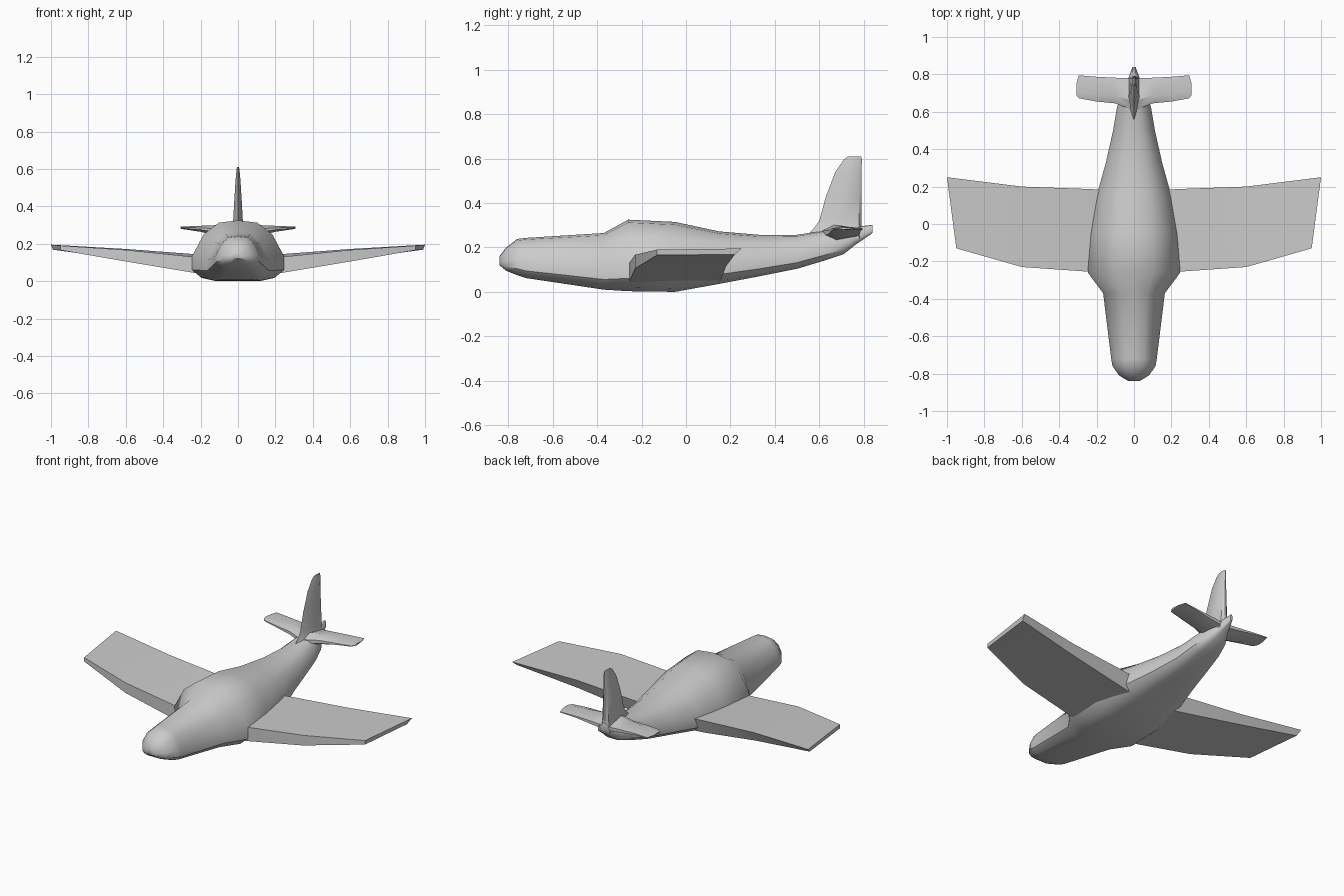
import bpy, bmesh
from math import radians

if "Cube" in bpy.data.objects:
    bpy.data.objects.remove(bpy.data.objects["Cube"])


def loft(name, rings, mirror=False, angle=35):
    """Skin a list of equal-length closed rings and cap both ends."""
    bm = bmesh.new()
    loops = [[bm.verts.new(p) for p in ring] for ring in rings]
    n = len(loops[0])
    for a, b in zip(loops, loops[1:]):
        for i in range(n):
            j = (i + 1) % n
            bm.faces.new((a[i], a[j], b[j], b[i]))
    bm.faces.new(loops[0])
    bm.faces.new(loops[-1])
    bmesh.ops.recalc_face_normals(bm, faces=bm.faces)
    mesh = bpy.data.meshes.new(name)
    bm.to_mesh(mesh)
    bm.free()
    obj = bpy.data.objects.new(name, mesh)
    bpy.context.collection.objects.link(obj)
    if mirror:
        obj.modifiers.new("Mirror", "MIRROR").use_axis[0] = True
    bpy.ops.object.select_all(action='DESELECT')
    obj.select_set(True)
    bpy.context.view_layer.objects.active = obj
    bpy.ops.object.shade_smooth_by_angle(angle=radians(angle))
    return obj


# Fuselage: half profile as fractions of half width and height
half = [(0, 0), (.5, 0), (.8, .05), (1, .18), (1, .40), (.74, .77), (.42, .96), (0, 1)]
profile = half + [(-u, v) for u, v in half[-2:0:-1]]
# y, half width, bottom z, top z
stations = [
    (-.84, .03, .120, .160),
    (-.81, .08, .095, .200),
    (-.76, .115, .075, .238),
    (-.72, .122, .062, .243),
    (-.37, .165, .010, .265),
    (-.26, .247, .003, .325),
    (-.05, .235, .000, .315),
    (.15, .200, .036, .272),
    (.33, .150, .070, .257),
    (.50, .112, .104, .257),
    (.62, .092, .140, .275),
    (.71, .065, .170, .290),
    (.76, .038, .210, .292),
    (.84, .008, .265, .302),
]
loft("fuselage", [[(w * u, y, b + (t - b) * v) for u, v in profile]
                  for y, w, b, t in stations], angle=40)

# Wings: leading bottom, leading top, trailing top, trailing bottom
loft("wings", [
    [(.12, -.25, .035), (.12, -.25, .115), (.12, .18, .135), (.12, .15, .045)],
    [(.24, -.255, .045), (.24, -.255, .13), (.24, .187, .145), (.24, .16, .06)],
    [(.60, -.23, .105), (.60, -.23, .167), (.60, .20, .172), (.60, .18, .115)],
    [(.95, -.13, .166), (.95, -.13, .19), (1.0, .25, .195), (.99, .22, .168)],
], mirror=True, angle=25)


def tail_ring(x, y0, y1, z, h):
    """Blunt six-sided section of the tailplane."""
    m = y0 + (y1 - y0) * .3
    return [(x, y0, z - h * .3), (x, y0, z + h * .3), (x, m, z + h),
            (x, y1, z + h * .3), (x, y1, z - h * .3), (x, m, z - h)]


# Tailplane
loft("tailplane", [
    tail_ring(.01, .61, .78, .262, .038),
    tail_ring(.10, .645, .782, .270, .030),
    tail_ring(.20, .655, .787, .280, .016),
    tail_ring(.295, .672, .795, .285, .007),
    tail_ring(.308, .690, .750, .286, .005),
], mirror=True)


def fin_ring(z, y0, y1, h):
    """Tapered section of the fin with a narrow trailing face."""
    m = y0 + (y1 - y0) * .45
    return [(0, y0, z), (h, m, z), (h * .8, y1 - .012, z), (h * .25, y1, z),
            (-h * .25, y1, z), (-h * .8, y1 - .012, z), (-h, m, z)]


# Fin with a flared root
loft("fin", [
    fin_ring(.24, .53, .79, .045),
    fin_ring(.285, .575, .79, .030),
    fin_ring(.32, .60, .79, .026),
    fin_ring(.43, .63, .79, .020),
    fin_ring(.54, .672, .79, .013),
    fin_ring(.595, .71, .792, .008),
    fin_ring(.61, .73, .788, .005),
])
